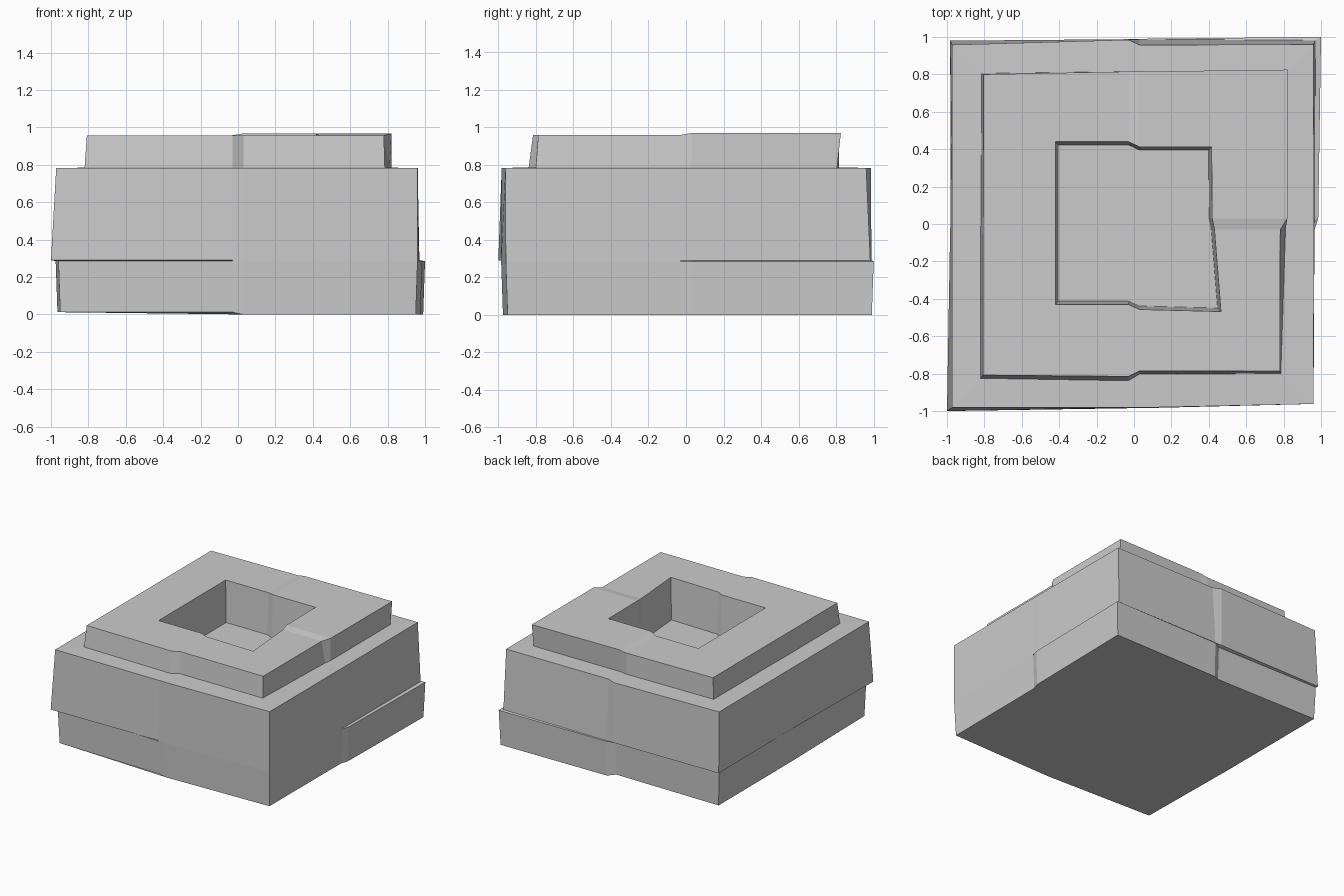
import bpy, bmesh

if "Cube" in bpy.data.objects:
    bpy.data.objects.remove(bpy.data.objects["Cube"])

G = 0.03  # half width of the jog in the middle of each side


def ring(z, fl, fr, br, bl, f, r, b, l, dz=0.0):
    """Uneven square: four corners and a two-point jog per side (low end, high end)."""
    pts = [fl, (-G, f[0]), (G, f[1]), fr, (r[0], -G), (r[1], G),
           br, (G, b[1]), (-G, b[0]), bl, (l[1], G), (l[0], -G)]
    return [(x, y, z + (dz if x > 0 and y > 0 else 0)) for x, y in pts]


def tapered(points, z, k):
    return [(x * k, y * k, z) for x, y, _ in points]


# plinth course
plinth = ring(0.285, (-.96, -.965), (.96, -.96), (1.0, 1.0), (-.975, .965),
              (-.985, -.985), (.965, .985), (.957, .99), (-.975, -.975))
foot = tapered(plinth, 0.0, 0.99)
foot = [(x, y, 0.012 if x < 0 else 0.0) for x, y, z in foot]

# main course, slightly overhanging on the front left and back left
main_low = ring(0.29, (-1.0, -1.0), (.96, -.96), (.97, .982), (-.983, .98),
                (-.985, -.985), (.965, .967), (.988, .988), (-.983, -.98))
main_top = ring(0.782, (-.972, -.982), (.96, -.962), (.96, .96), (-.972, .958),
                (-.982, -.982), (.962, .962), (.985, .957), (-.972, -.972))

# raised rim
rim_low = ring(0.785, (-.82, -.825), (.785, -.80), (.82, .805), (-.815, .805),
               (-.838, -.802), (.81, .82), (.815, .805), (-.82, -.818))
rim_top = ring(0.958, (-.808, -.808), (.78, -.787), (.822, .825), (-.805, .80),
               (-.815, -.785), (.782, .82), (.815, .815), (-.806, -.806), dz=0.01)

# square recess
mouth = ring(0.958, (-.42, -.43), (.465, -.468), (.415, .412), (-.42, .44),
             (-.43, -.457), (.43, .418), (.44, .412), (-.42, -.42), dz=0.01)
floor = tapered(mouth, 0.62, 0.96)

# join the courses into one continuous shell
bm = bmesh.new()
loops = [[bm.verts.new(p) for p in r]
         for r in (foot, plinth, main_low, main_top, rim_low, rim_top, mouth, floor)]
for a, b in zip(loops, loops[1:]):
    n = len(a)
    for i in range(n):
        j = (i + 1) % n
        bm.faces.new((a[i], a[j], b[j], b[i]))
bm.faces.new(loops[0][::-1])
bm.faces.new(loops[-1])
bmesh.ops.recalc_face_normals(bm, faces=bm.faces)

mesh = bpy.data.meshes.new("stone_socket_block")
bm.to_mesh(mesh)
bm.free()
block = bpy.data.objects.new("stone_socket_block", mesh)
bpy.context.collection.objects.link(block)
